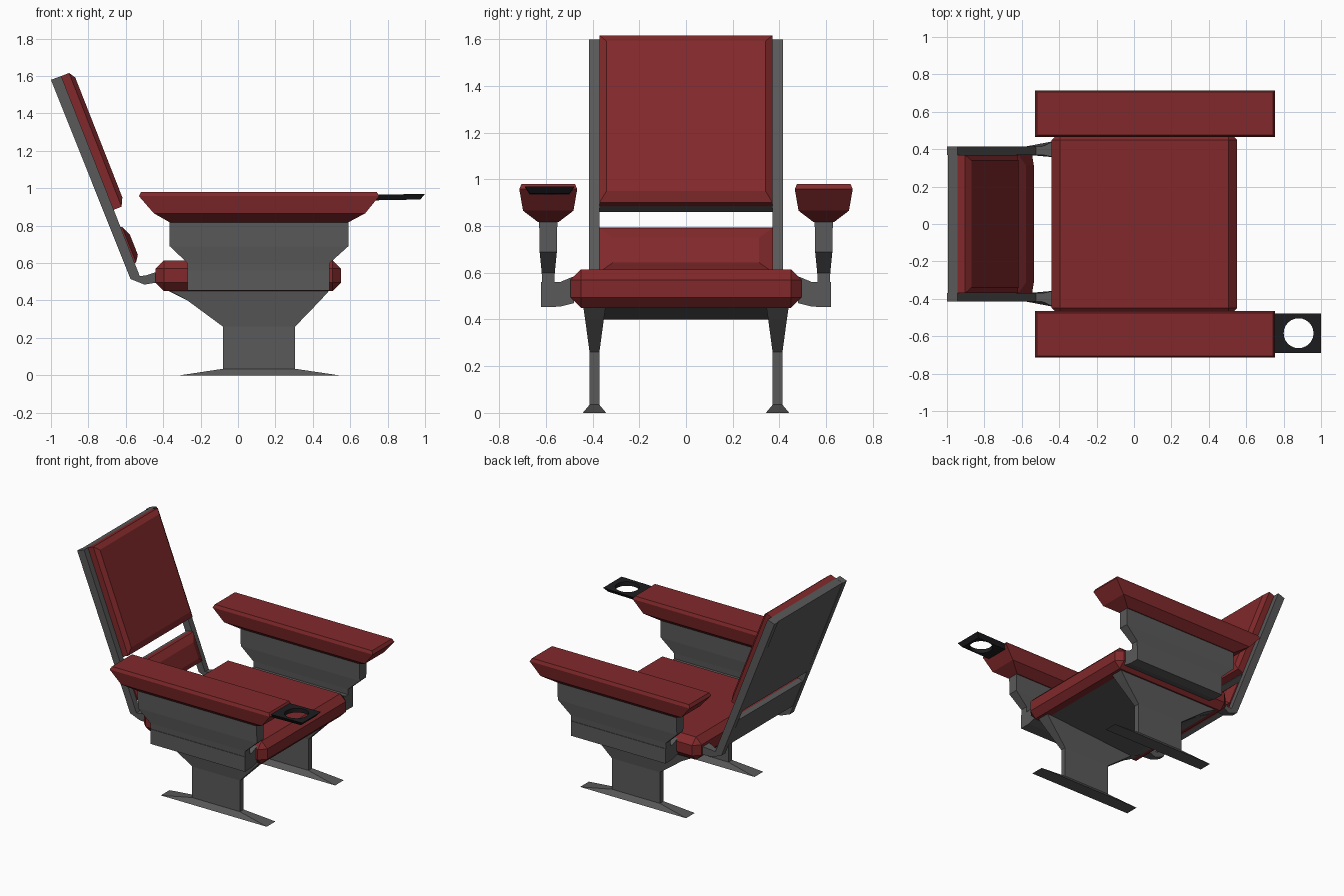
import bpy, bmesh
from mathutils import Vector

if "Cube" in bpy.data.objects:
    bpy.data.objects.remove(bpy.data.objects["Cube"])


def material(name, rgb):
    m = bpy.data.materials.new(name)
    m.diffuse_color = (*rgb, 1)
    m.use_nodes = True
    m.node_tree.nodes["Principled BSDF"].inputs["Base Color"].default_value = m.diffuse_color
    return m


RED = material("red_leather", (0.22, 0.022, 0.024))
GREY = material("dark_metal", (0.1, 0.1, 0.1))
BLACK = material("black_plastic", (0.012, 0.012, 0.014))


def loft(name, rings, mat):
    """Join rings of equal point count and cap both ends."""
    bm = bmesh.new()
    vs = [[bm.verts.new(p) for p in r] for r in rings]
    n = len(vs[0])
    for a, b in zip(vs, vs[1:]):
        for i in range(n):
            j = (i + 1) % n
            bm.faces.new((a[i], a[j], b[j], b[i]))
    bm.faces.new(vs[0][::-1])
    bm.faces.new(vs[-1])
    bmesh.ops.recalc_face_normals(bm, faces=bm.faces)
    me = bpy.data.meshes.new(name)
    bm.to_mesh(me)
    bm.free()
    ob = bpy.data.objects.new(name, me)
    bpy.context.collection.objects.link(ob)
    me.materials.append(mat)
    return ob


def rect(x0, x1, y0, y1, z):
    return [(x0, y0, z), (x1, y0, z), (x1, y1, z), (x0, y1, z)]


def prism(name, profile, y0, y1, mat):
    return loft(name, [[(x, y, z) for x, z in profile] for y in (y0, y1)], mat)


# Seat cushion with chamfered edges
seat = loft("seat_cushion", [rect(-0.44, 0.55, -0.495, 0.495, z) for z in (0.45, 0.615)], RED)
bv = seat.modifiers.new("chamfer", "BEVEL")
bv.width, bv.segments = 0.045, 1

# Wedge pan under the seat
prism("seat_pan", [(-0.38, 0.455), (-0.27, 0.40), (0.45, 0.45), (0.45, 0.455)], -0.36, 0.36, GREY)

# Reclined back: z-axis position on the front line of the frame, plus offset outward
SLOPE = 0.3925
N = Vector((0.931, 0, 0.365))
DOWN = Vector((0.365, 0, -0.931))


def on_back(z, off):
    return Vector((-0.945 + (1.6 - z) * SLOPE, 0, z)) + N * off


def back_ring(z_top, z_bot, half, off, inset_top=0.0, inset_bot=0.0, inset_side=0.0):
    t = on_back(z_top, off) + DOWN * inset_top
    b = on_back(z_bot, off) - DOWN * inset_bot
    y = Vector((0, half - inset_side, 0))
    return [t - y, t + y, b + y, b - y]


loft("back_panel", [back_ring(1.6, 0.88, 0.377, o) for o in (-0.054, 0)], GREY)
loft("lower_back_panel", [back_ring(0.80, 0.60, 0.377, o) for o in (-0.05, -0.015)], GREY)
loft("back_cushion", [back_ring(1.6, 0.885, 0.37, 0), back_ring(1.6, 0.885, 0.37, 0.045),
                      back_ring(1.6, 0.885, 0.37, 0.067, 0.035, 0.045, 0.03)], RED)
loft("lumbar_cushion", [back_ring(0.80, 0.60, 0.372, -0.015), back_ring(0.79, 0.60, 0.372, 0.008),
                        back_ring(0.79, 0.60, 0.372, 0.032, 0.055, 0.035, 0.06)], RED)

RAIL = [(-1.0, 1.58), (-0.575, 0.515), (-0.50, 0.485), (-0.43, 0.497),
        (-0.43, 0.555), (-0.49, 0.535), (-0.525, 0.53), (-0.945, 1.6)]

for s, side in ((-1, "right"), (1, "left")):
    # Back rail, flaring where it meets the seat
    rail = prism("back_rail_" + side, RAIL, s * 0.37, s * 0.415, GREY)
    for v in rail.data.vertices:
        if v.co.x > -0.45:
            v.co.y = s * (0.40 + (abs(v.co.y) - 0.3925) * 1.9)

    # Foot and leg, flaring up to the seat
    yr = lambda x0, x1, c, h, z: rect(x0, x1, s * c - h, s * c + h, z)
    loft("foot_and_leg_" + side, [
        yr(-0.31, 0.54, 0.392, 0.05, 0), yr(-0.08, 0.305, 0.392, 0.021, 0.035),
        yr(-0.08, 0.305, 0.392, 0.021, 0.26), yr(-0.27, 0.44, 0.392, 0.04, 0.40),
        yr(-0.37, 0.49, 0.392, 0.048, 0.455)], GREY)

    # Bracket from the seat side out to the arm
    sec = [(0.48, 0.585), (0.54, 0.56), (0.62, 0.56), (0.62, 0.453), (0.54, 0.455), (0.48, 0.47)]
    loft("arm_bracket_" + side, [[(x, s * y, z) for y, z in sec] for x in (-0.27, 0.49)], GREY)

    # Arm support widening upward
    loft("arm_support_" + side, [
        yr(-0.27, 0.49, 0.59, 0.026, 0.555), yr(-0.27, 0.49, 0.59, 0.028, 0.60),
        yr(-0.365, 0.59, 0.59, 0.037, 0.69), yr(-0.365, 0.59, 0.59, 0.039, 0.825)], GREY)

    # Armrest pad
    loft("armrest_" + side, [
        yr(-0.365, 0.59, 0.59, 0.045, 0.818), yr(-0.45, 0.68, 0.59, 0.108, 0.866),
        yr(-0.53, 0.755, 0.59, 0.124, 0.958), yr(-0.518, 0.742, 0.59, 0.115, 0.98)], RED)

# Cup holder plate with a round hole, on one arm only
cup = loft("cup_holder", [
    [(0.70, -0.67, 0.935), (0.975, -0.67, 0.94), (0.975, -0.50, 0.94), (0.70, -0.50, 0.935)],
    [(0.70, -0.69, 0.965), (1.0, -0.69, 0.97), (1.0, -0.478, 0.97), (0.70, -0.478, 0.965)]], BLACK)
bpy.ops.mesh.primitive_cylinder_add(vertices=24, radius=0.08, depth=0.2, location=(0.88, -0.584, 0.95))
cutter = bpy.context.object
cutter.name = "cup_hole_cutter"
cutter.hide_render = True
cutter.hide_viewport = True
cutter.data.materials.append(BLACK)
hole = cup.modifiers.new("hole", "BOOLEAN")
hole.operation, hole.object, hole.solver = "DIFFERENCE", cutter, "EXACT"
